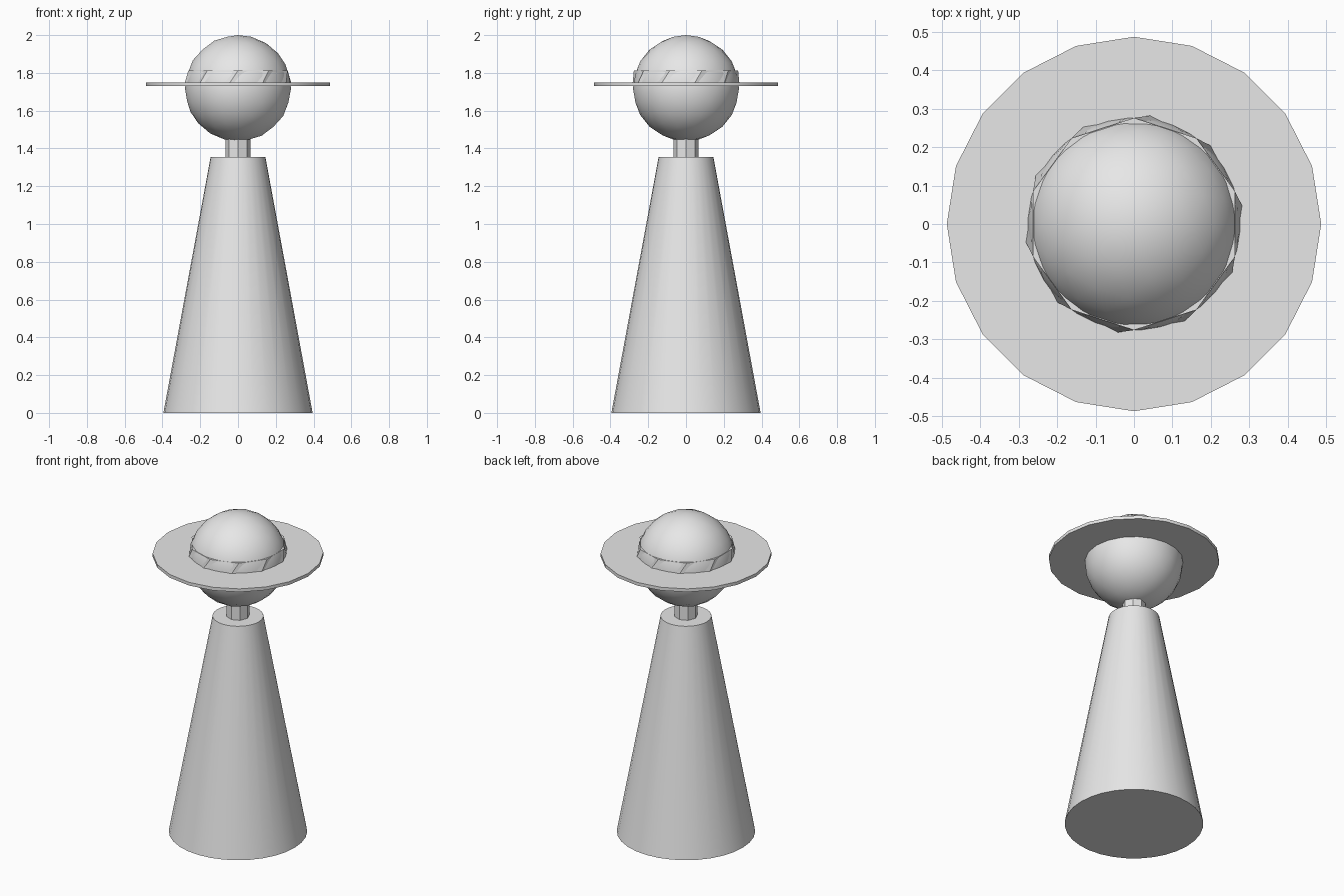
import bpy, bmesh, math

if "Cube" in bpy.data.objects:
    bpy.data.objects.remove(bpy.data.objects["Cube"])

grey = bpy.data.materials.new("light_grey")
grey.diffuse_color = (0.8, 0.8, 0.8, 1)
grey.use_nodes = True
grey.node_tree.nodes["Principled BSDF"].inputs["Base Color"].default_value = grey.diffuse_color


def finish(bm, name, angle=30):
    """Turn a bmesh into a named, shaded object."""
    bmesh.ops.recalc_face_normals(bm, faces=bm.faces)
    mesh = bpy.data.meshes.new(name)
    bm.to_mesh(mesh)
    bm.free()
    mesh.materials.append(grey)
    obj = bpy.data.objects.new(name, mesh)
    bpy.context.collection.objects.link(obj)
    bpy.ops.object.select_all(action='DESELECT')
    obj.select_set(True)
    bpy.context.view_layer.objects.active = obj
    bpy.ops.object.shade_smooth_by_angle(angle=math.radians(angle))
    return obj


def frustum(name, sides, bottom, top, angle=30):
    """Capped solid between two rings, each given as (radius, z, turn in degrees)."""
    bm = bmesh.new()
    rings = []
    for radius, z, turn in (bottom, top):
        ring = []
        for i in range(sides):
            a = math.radians(turn) + i * math.tau / sides
            ring.append(bm.verts.new((radius * math.cos(a), radius * math.sin(a), z)))
        rings.append(ring)
    low, high = rings
    for i in range(sides):
        j = (i + 1) % sides
        bm.faces.new((low[i], low[j], high[j], high[i]))
    bm.faces.new(low[::-1])
    bm.faces.new(high)
    return finish(bm, name, angle)


# Tapered body and short octagonal neck
frustum("body", 32, (0.395, 0, 0), (0.145, 1.355, 0))
frustum("neck", 8, (0.066, 1.33, 0), (0.066, 1.50, 0))

# Round head
bm = bmesh.new()
bmesh.ops.create_icosphere(bm, subdivisions=3, radius=0.281)
bmesh.ops.translate(bm, verts=bm.verts, vec=(0, 0, 1.719))
finish(bm, "head", 60)

# Hat: wide flat brim and slightly twisted band
frustum("hat_brim", 20, (0.487, 1.73, 0), (0.487, 1.75, 0))
frustum("hat_band", 10, (0.286, 1.745, 9), (0.276, 1.813, 18))
